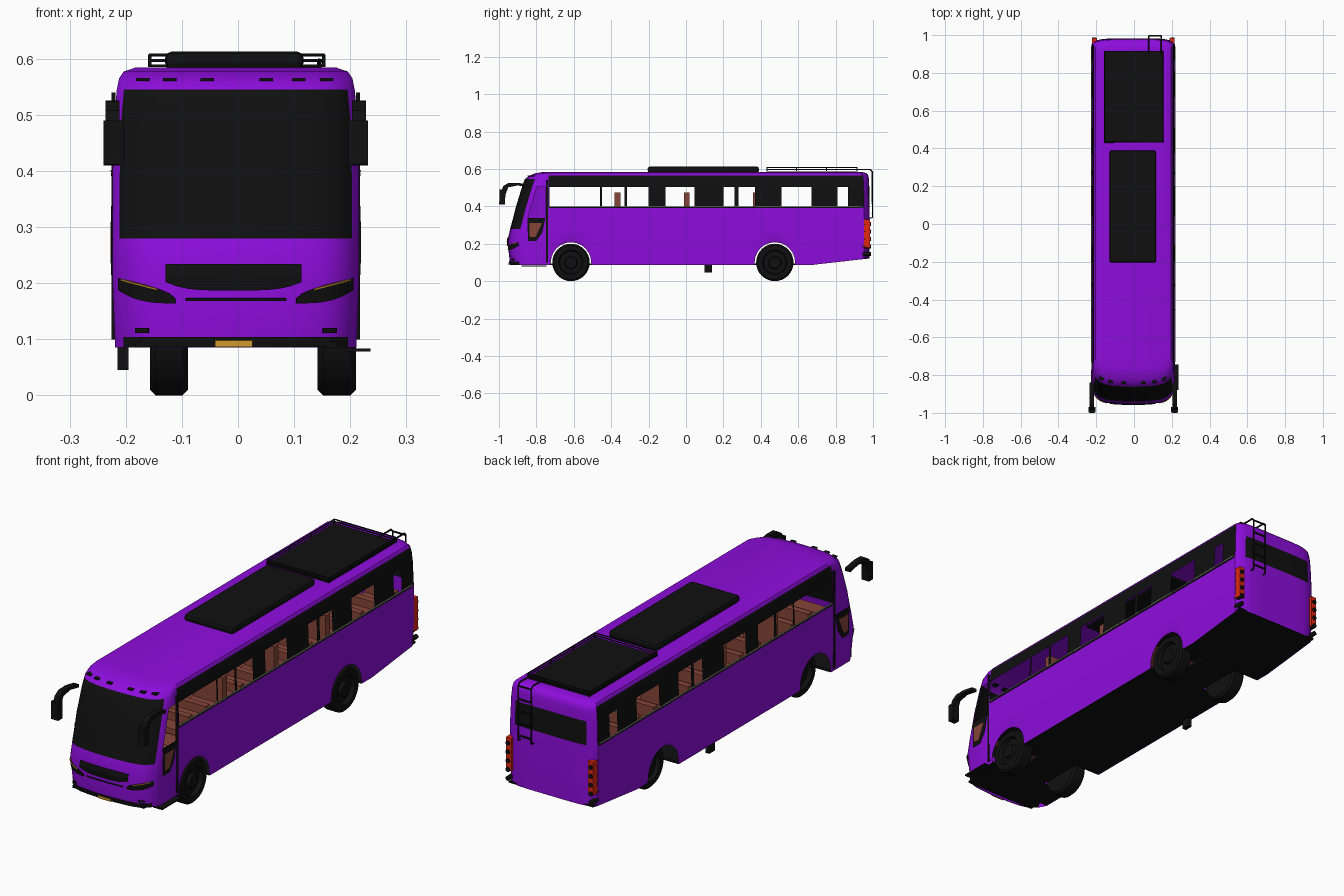
import bpy, bmesh, math
from mathutils import Vector

if "Cube" in bpy.data.objects:
    bpy.data.objects.remove(bpy.data.objects["Cube"])

CX = -0.004                     # body centre line
WHEEL_Y, ARCH = (-0.615, 0.475), 0.108


def material(name, rgb):
    m = bpy.data.materials.new(name)
    m.diffuse_color = (*rgb, 1)
    m.use_nodes = True
    m.node_tree.nodes["Principled BSDF"].inputs["Base Color"].default_value = m.diffuse_color
    return m


PURPLE = material("purple paint", (0.27, 0.004, 0.72))
BLACK = material("black", (0.005, 0.005, 0.005))
BROWN = material("brown seats", (0.24, 0.06, 0.04))
RED = material("red lamp", (0.75, 0.02, 0.005))
YELLOW = material("yellow plate", (0.70, 0.36, 0.03))
GREY = material("grey trim", (0.35, 0.35, 0.33))


def finish(name, bm, mats, smooth=None):
    me = bpy.data.meshes.new(name)
    bmesh.ops.recalc_face_normals(bm, faces=bm.faces)
    bm.to_mesh(me)
    bm.free()
    for m in mats:
        me.materials.append(m)
    ob = bpy.data.objects.new(name, me)
    bpy.context.collection.objects.link(ob)
    if smooth:
        bpy.ops.object.select_all(action='DESELECT')
        ob.select_set(True)
        bpy.context.view_layer.objects.active = ob
        bpy.ops.object.shade_smooth_by_angle(angle=math.radians(smooth))
    return ob


def boxes(name, mat, items):
    bm = bmesh.new()
    for x0, x1, y0, y1, z0, z1 in items:
        vs = bmesh.ops.create_cube(bm, size=1)['verts']
        for v in vs:
            v.co = Vector(((x0 + x1) / 2 + v.co.x * (x1 - x0), (y0 + y1) / 2 + v.co.y * (y1 - y0),
                           (z0 + z1) / 2 + v.co.z * (z1 - z0)))
    return finish(name, bm, [mat])


def prism(name, mat, pts, x0, x1):
    """Side outline (y, z) extruded across x."""
    bm = bmesh.new()
    f = bm.faces.new([bm.verts.new((x0, y, z)) for y, z in pts])
    ext = bmesh.ops.extrude_face_region(bm, geom=[f])['geom']
    for v in ext:
        if isinstance(v, bmesh.types.BMVert):
            v.co.x = x1
    return finish(name, bm, [mat])


def tube(name, mat, paths, r):
    cu = bpy.data.curves.new(name, 'CURVE')
    cu.dimensions, cu.bevel_depth, cu.bevel_resolution = '3D', r, 1
    cu.use_fill_caps = True
    for p in paths:
        sp = cu.splines.new('POLY')
        sp.points.add(len(p) - 1)
        for q, c in zip(sp.points, p):
            q.co = (*c, 1)
    cu.materials.append(mat)
    ob = bpy.data.objects.new(name, cu)
    bpy.context.collection.objects.link(ob)


# Body shape by height: z, half width, front y, rear y
LEVELS = [(0.085, 0.215, -0.94, 0.98), (0.215, 0.22, -0.955, 0.982), (0.28, 0.22, -0.94, 0.982),
          (0.335, 0.22, -0.925, 0.982), (0.395, 0.22, -0.91, 0.982), (0.503, 0.216, -0.877, 0.98),
          (0.545, 0.212, -0.862, 0.978), (0.565, 0.208, -0.835, 0.975), (0.577, 0.2, -0.805, 0.965),
          (0.584, 0.18, -0.76, 0.94)]


def bow(t):
    return 0.02 * t * t + 0.06 * t ** 8


def front_y(x, z):
    for a, b in zip(LEVELS, LEVELS[1:]):
        if z <= b[0]:
            break
    k = (z - a[0]) / (b[0] - a[0])
    w, y = a[1] + k * (b[1] - a[1]), a[2] + k * (b[2] - a[2])
    return y + bow(min(1, abs(x - CX) / w))


def bottom_z(y):
    z = 0.085 + 0.035 * min(1, max(0, (y - 0.66) / 0.31))
    for w in WHEEL_Y:
        if abs(y - w) <= ARCH + 1e-6:
            z = max(z, 0.1 + math.sqrt(max(0, ARCH ** 2 - (y - w) ** 2)))
    return z


# Body shell: stacked plan outlines with open windows and wheel arches
OPEN = [(-0.73, -0.46), (-0.45, -0.33), (-0.315, -0.20), (-0.11, 0.045), (0.20, 0.26),
        (0.28, 0.37), (0.51, 0.67), (0.81, 0.865)]
half = [0, 0.25, 0.5, 0.7, 0.82, 0.9, 0.94, 0.97, 1]
T = [-t for t in reversed(half[1:])] + half
S = {-0.75, -0.735, 0.66, 0.9} | {y for o in OPEN for y in o}
for w in WHEEL_Y:
    S |= {w + ARCH * math.cos(k * math.pi / 12) for k in range(13)} | {w - ARCH - 0.002, w + ARCH + 0.002}
S = sorted(S)
slots = [('F', t) for t in T] + [('S1', y) for y in S] + [('R', -t) for t in T] + [('S-1', y) for y in S[::-1]]
bm = bmesh.new()
rings = []
for i, (z, w, yf, yr) in enumerate(LEVELS):
    ring = []
    for kind, v in slots:
        if kind == 'F':
            x, y = v * w, yf + bow(v)
        elif kind == 'R':
            x, y = v * w, yr - 0.03 * v ** 8
        else:
            x, y = int(kind[1:]) * w, min(max(v, yf + 0.08), yr - 0.03)
        ring.append(bm.verts.new((CX + x, y, bottom_z(y) if i == 0 else z)))
    rings.append(ring)
n = len(slots)
for i in range(len(LEVELS) - 1):
    for j in range(n):
        k = (j + 1) % n
        (ka, va), (kb, vb) = slots[j], slots[k]
        mid = (va + vb) / 2
        side = 'S' in ka and ka == kb
        corner = ka != kb
        mat = 0
        if side and mid > -0.735 and 4 <= i <= 6:
            mat = 1
            if i == 4 and any(a < mid < b for a, b in OPEN):
                continue                                   # passenger window opening
        if (side and mid < -0.75 or corner and min(va, vb) == -0.75) and i in (3, 4):
            continue                                       # driver window opening
        if corner and 'R' in (ka, kb) and 4 <= i <= 6:
            mat = 1
        if ka == kb == 'F' and 2 <= i <= 5 and abs(mid) < 0.95:
            mat = 1                                        # windscreen
        if ka == kb == 'R' and i == 4 and abs(mid) < 0.82:
            mat = 1                                        # rear window
        f = bm.faces.new((rings[i][j], rings[i][k], rings[i + 1][k], rings[i + 1][j]))
        f.material_index = mat
bm.faces.new(rings[-1])
bmesh.ops.remove_doubles(bm, verts=bm.verts, dist=0.0002)
finish("body_shell", bm, [PURPLE, BLACK], 35)

# Underside, wheel wells and cabin floor
L, R = CX - 0.212, CX + 0.212
boxes("underside", BLACK, [(L, R, -0.86, -0.725, 0.085, 0.095), (CX - 0.18, CX + 0.18, -0.925, -0.86, 0.085, 0.095),
                           (L, R, -0.505, 0.365, 0.085, 0.095), (L, R, 0.585, 0.66, 0.085, 0.095)]
      + [(-0.085, 0.085, w - 0.11, w + 0.11, 0.085, 0.095) for w in WHEEL_Y]
      + [(L, R, w - 0.11, w + 0.11, 0.21, 0.215) for w in WHEEL_Y])
prism("rear_underside", BLACK, [(0.66, 0.085), (0.95, 0.118), (0.975, 0.121), (0.975, 0.128), (0.66, 0.095)], L, R)
boxes("cabin_floor", BROWN, [(L, R, -0.74, 0.95, 0.285, 0.29), (CX - 0.19, CX + 0.19, -0.86, -0.74, 0.28, 0.3)])

# Seats in rows on both sides of the aisle
seats = []
for k in range(-5, 8):
    y, top = k * 0.123, 0.475 if k % 3 == 0 and abs(k) < 4 else 0.392
    for a, b in ((-0.195, -0.04), (0.04, 0.19)):
        seats += [(a, b, y - 0.08, y, 0.33, 0.355), (a, b, y - 0.012, y + 0.018, 0.29, top)]
boxes("seats", BROWN, seats)


# Wheels: turned tyre and hub profile
def wheel(name, x0, x1, y, out):
    prof = [(0, 0), (0, 0.03), (0.015, 0.035), (0.018, 0.06), (0, 0.066), (0, 0.09), (0.01, 0.1),
            (0.058, 0.1), (0.068, 0.09), (0.068, 0)]
    bm = bmesh.new()
    vs = [bm.verts.new((x1 - d if out > 0 else x0 + d, y, 0.1 + r)) for d, r in prof]
    es = [bm.edges.new(p) for p in zip(vs, vs[1:])]
    bmesh.ops.spin(bm, geom=vs + es, cent=(0, y, 0.1), axis=(1, 0, 0), angle=2 * math.pi, steps=32)
    bmesh.ops.remove_doubles(bm, verts=bm.verts, dist=0.0001)
    finish(name, bm, [BLACK], 35)


for w, tag in zip(WHEEL_Y, ("front", "rear")):
    wheel(tag + "_right_wheel", 0.142, 0.21, w, 1)
    wheel(tag + "_left_wheel", -0.157, -0.089, w, -1)


# Details that follow the curved front
def front_plate(name, mat, x0, x1, lo, hi, off=0.004):
    bm = bmesh.new()
    grid = []
    for i in range(13):
        u = i / 12
        x = x0 + (x1 - x0) * u
        a, b = lo(u), hi(u)
        grid.append([bm.verts.new((x, front_y(x, z) - off, z)) for z in (a, (a + b) / 2, b)])
    for p, q in zip(grid, grid[1:]):
        for j in (0, 1):
            bm.faces.new((p[j], q[j], q[j + 1], p[j + 1]))
    ob = finish(name, bm, [mat])
    ob.modifiers.new("thickness", 'SOLIDIFY').thickness = 0.003


front_plate("grille", BLACK, CX - 0.125, CX + 0.117, lambda u: 0.187 + 0.015 * abs(2 * u - 1) ** 4,
            lambda u: 0.234)
front_plate("grille_slot", BLACK, CX - 0.09, CX + 0.09, lambda u: 0.168, lambda u: 0.173)
front_plate("bumper_strip", BLACK, CX - 0.2, CX + 0.2, lambda u: 0.086, lambda u: 0.104)
front_plate("number_plate", YELLOW, -0.041, 0.026, lambda u: 0.086, lambda u: 0.098, 0.009)
for s, tag in ((-1, "left"), (1, "right")):
    front_plate(tag + "_headlight", BLACK, CX + s * 0.108, CX + s * 0.21,
                lambda u: 0.164 + 0.024 * u ** 3, lambda u: 0.172 + 0.036 * u ** 0.6)
    front_plate(tag + "_indicator", YELLOW, CX + s * 0.14, CX + s * 0.205,
                lambda u: 0.187 + 0.017 * u, lambda u: 0.19 + 0.017 * u, 0.007)
    front_plate(tag + "_fog_light", BLACK, CX + s * 0.156, CX + s * 0.18, lambda u: 0.111, lambda u: 0.12)
boxes("roof_marker_lights", BLACK,
      [(x - 0.012, x + 0.012, front_y(x, 0.562) - 0.01, front_y(x, 0.562) + 0.02, 0.56, 0.566)
       for x in (-0.17, -0.122, -0.055, 0.05, 0.108, 0.158)])

# Side trim, door strip, lower door glass, mirrors and tail lights
for s, tag in ((-1, "left"), (1, "right")):
    def sx(d):
        return CX + s * d
    def span(a, b):
        return tuple(sorted((sx(a), sx(b))))
    boxes(tag + "_window_trim", GREY, [(*span(0.219, 0.223), -0.73, 0.94, 0.398, 0.402)])
    boxes(tag + "_window_rail", BLACK, [(*span(0.218, 0.2225), -0.73, 0.94, 0.391, 0.397),
                                        (*span(0.214, 0.2215), -0.748, -0.738, 0.1, 0.54)])
    prism(tag + "_door_glass", BLACK, [(-0.848, 0.338), (-0.752, 0.338), (-0.768, 0.26), (-0.8, 0.215),
                                       (-0.845, 0.215)], sx(0.218), sx(0.222))
    prism(tag + "_door_glass_inset", BROWN, [(-0.838, 0.31), (-0.77, 0.31), (-0.805, 0.235), (-0.835, 0.235)],
          sx(0.2185), sx(0.2235))
    prism(tag + "_mirror", BLACK, [(-0.84, 0.50), (-0.84, 0.515), (-0.9, 0.526), (-0.95, 0.525), (-0.977, 0.508),
                                   (-0.992, 0.47), (-1.0, 0.412), (-0.972, 0.41), (-0.963, 0.47), (-0.95, 0.502),
                                   (-0.9, 0.512)], sx(0.207), sx(0.232))
    boxes(tag + "_mirror_head", BLACK, [(*span(0.2, 0.236), -0.998, -0.968, 0.41, 0.49)])
    boxes(tag + "_tail_light", RED, [(*span(0.192, 0.219), 0.95, 0.984, 0.18, 0.33)])
    bm = bmesh.new()
    for k in range(5):
        vs = bmesh.ops.create_cone(bm, cap_ends=True, segments=12, radius1=0.012, radius2=0.01, depth=0.045)['verts']
        for v in vs:
            v.co = Vector((sx(0.208) + v.co.x, 0.966 + v.co.z, 0.145 + k * 0.04 + v.co.y))
    finish(tag + "_lamp_lenses", bm, [BLACK])
boxes("door_step", BLACK, [(0.19, 0.236, -0.88, -0.745, 0.078, 0.084)])
boxes("exhaust", BLACK, [(-0.215, -0.195, 0.1, 0.14, 0.045, 0.085)])

# Roof air conditioner and luggage rack
ac = boxes("air_conditioner", BLACK, [(-0.13, 0.117, -0.205, 0.39, 0.58, 0.613)])
bv = ac.modifiers.new("bevel", 'BEVEL')
bv.width, bv.segments = 0.012, 2
x0, x1, y0, y1 = -0.157, 0.153, 0.433, 0.915
boxes("luggage_rack_deck", BLACK, [(x0, x1, y0, y1, 0.585, 0.59)])
tube("luggage_rack_rails", BLACK,
     [[(x0, y0, z), (x1, y0, z), (x1, y1, z), (x0, y1, z), (x0, y0, z)] for z in (0.597, 0.607)]
     + [[(x, y, 0.585), (x, y, 0.607)] for x in (x0, x1) for y in (y0, 0.59, 0.75, y1)], 0.003)

# Rear ladder
tube("rear_ladder", BLACK,
     [[(x, 0.975, 0.335), (x, 0.996, 0.34), (x, 0.996, 0.585), (x, 0.985, 0.597), (x, 0.9, 0.597)]
      for x in (0.079, 0.145)]
     + [[(0.079, 0.996, z), (0.145, 0.996, z)] for z in (0.36, 0.415, 0.47, 0.525, 0.585)], 0.004)
